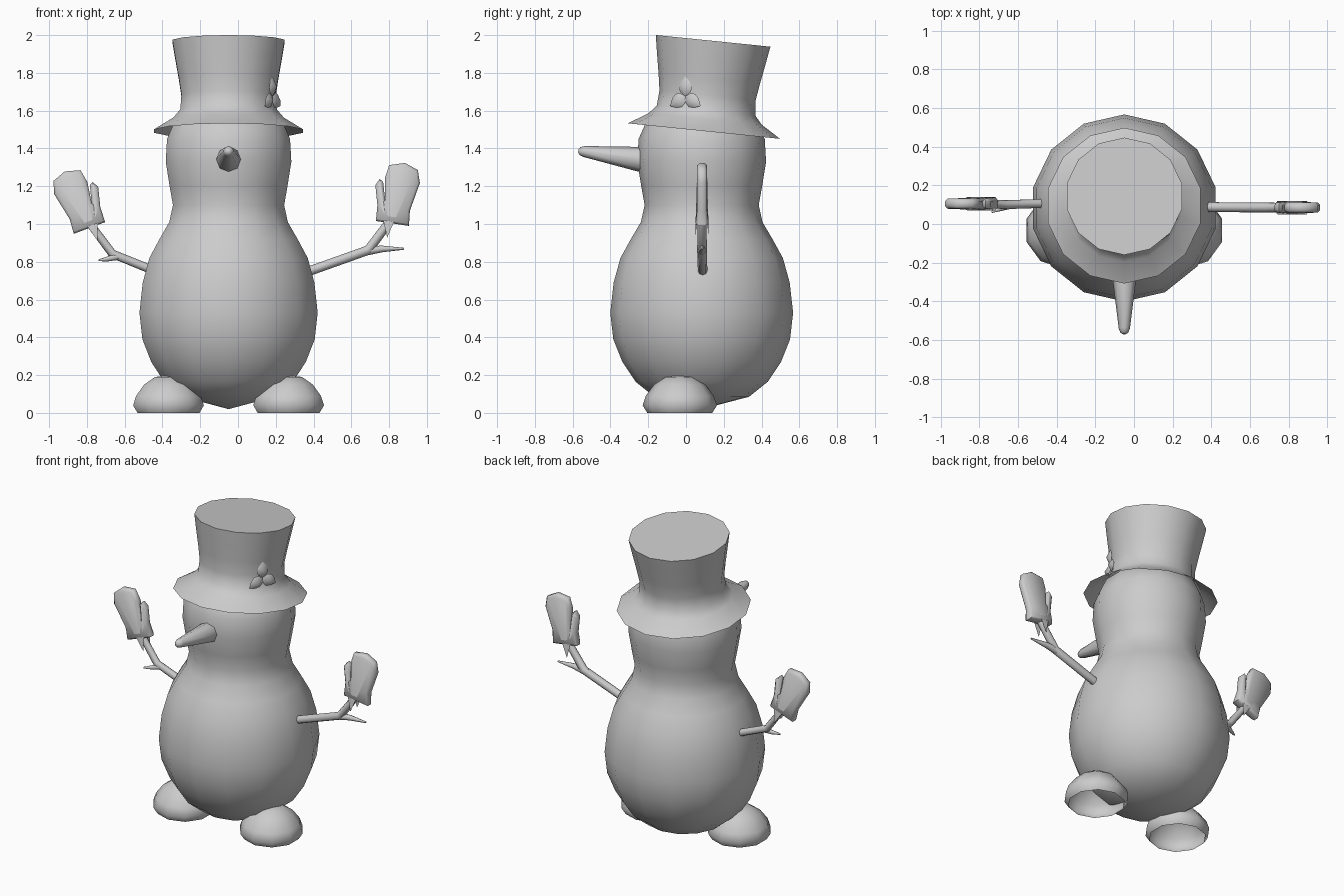
import bpy, bmesh, math
from mathutils import Vector, Matrix

if "Cube" in bpy.data.objects:
    bpy.data.objects.remove(bpy.data.objects["Cube"])


def finish(name, bm, matrix=None, angle=50):
    bmesh.ops.transform(bm, matrix=matrix or Matrix(), verts=bm.verts)
    bmesh.ops.recalc_face_normals(bm, faces=bm.faces)
    me = bpy.data.meshes.new(name)
    bm.to_mesh(me)
    bm.free()
    ob = bpy.data.objects.new(name, me)
    bpy.context.collection.objects.link(ob)
    bpy.ops.object.select_all(action='DESELECT')
    ob.select_set(True)
    bpy.context.view_layer.objects.active = ob
    bpy.ops.object.shade_smooth_by_angle(angle=math.radians(angle))
    return ob


def bridge(bm, rings):
    for a, b in zip(rings, rings[1:]):
        n = max(len(a), len(b))
        for i in range(n):
            j = (i + 1) % n
            if len(b) == 1:
                bm.faces.new((a[i], a[j], b[0]))
            elif len(a) == 1:
                bm.faces.new((a[0], b[j], b[i]))
            else:
                bm.faces.new((a[i], a[j], b[j], b[i]))


def lathe(name, profile, sides, matrix, angle=50):
    # radius 0 makes a pole
    bm = bmesh.new()
    rings = []
    for r, z in profile:
        steps = sides if r else 1
        rings.append([bm.verts.new((r * math.cos(t), r * math.sin(t), z)) for t in
                      (math.pi / 2 + 2 * math.pi * i / sides for i in range(steps))])
    bridge(bm, rings)
    return finish(name, bm, matrix, angle)


def tube(name, path, radii, sides=8):
    bm = bmesh.new()
    pts = [Vector(p) for p in path]
    rings = []
    for i, p in enumerate(pts):
        d = Vector()
        if i:
            d += (p - pts[i - 1]).normalized()
        if i < len(pts) - 1:
            d += (pts[i + 1] - p).normalized()
        d.normalize()
        ref = Vector((0, 1, 0)) if abs(d.y) < 0.9 else Vector((1, 0, 0))
        u = (ref - d * ref.dot(d)).normalized()
        v = d.cross(u)
        rings.append([bm.verts.new(p + radii[i] * (u * math.cos(t) + v * math.sin(t)))
                      for t in (2 * math.pi * k / sides for k in range(sides))])
    bridge(bm, rings)
    bm.faces.new(rings[0])
    bm.faces.new(rings[-1])
    return finish(name, bm)


CX, CY = -0.05, 0.083

# Body and head in one turned shape
body = [(0, 0.02), (0.25, 0.085), (0.35, 0.165), (0.42, 0.27), (0.468, 0.39), (0.484, 0.53),
        (0.466, 0.69), (0.43, 0.82), (0.375, 0.92), (0.322, 1.01), (0.302, 1.10), (0.32, 1.20),
        (0.341, 1.33), (0.334, 1.45), (0.29, 1.55), (0.18, 1.62), (0, 1.64)]
lathe("body", body, 14, Matrix.Translation((CX, CY, 0)), 60)

# Tilted top hat
hat = [(0.405, 0), (0.30, 0.065), (0.262, 0.11), (0.256, 0.19), (0.27, 0.28),
       (0.288, 0.38), (0.305, 0.48), (0, 0.48)]
hat_m = Matrix.Translation((CX, 0.095, 1.492)) @ Matrix.Rotation(math.radians(-5.8), 4, 'X')
lathe("hat", hat, 14, hat_m)

# Nose
tube("nose", [(CX, -0.2, 1.335), (CX, -0.26, 1.345), (CX, -0.54, 1.384), (CX, -0.562, 1.386),
              (CX, -0.57, 1.387)], [0.067, 0.064, 0.029, 0.021, 0.008])

# Feet: open domes mirrored about the body axis
foot = [(0.172, 0), (0.197, 0.04), (0.18, 0.09), (0.135, 0.15), (0.075, 0.19), (0, 0.2)]
for side, sx in (("left", -1), ("right", 1)):
    lathe(side + "_foot", foot, 10, Matrix.Translation((CX + sx * 0.318, -0.033, 0)), 60)

# Stick arms with a side twig
tube("right_arm", [(0.37, 0.088, 0.748), (0.69, 0.085, 0.862), (0.80, 0.085, 1.01), (0.83, 0.085, 1.06)],
     [0.025, 0.026, 0.023, 0.022])
tube("right_twig", [(0.66, 0.086, 0.853), (0.76, 0.085, 0.868), (0.88, 0.085, 0.869)],
     [0.024, 0.018, 0.005])
tube("left_arm", [(-0.455, 0.107, 0.757), (-0.665, 0.1, 0.842), (-0.775, 0.105, 0.99), (-0.81, 0.105, 1.04)],
     [0.023, 0.023, 0.021, 0.02])
tube("left_twig", [(-0.63, 0.1, 0.83), (-0.69, 0.08, 0.815), (-0.737, 0.062, 0.808)],
     [0.02, 0.013, 0.005])

# Mittens: inset outline around the cuff centre
outline = [(0.73, 1.016), (0.905, 0.99), (0.91, 1.07), (0.963, 1.217), (0.952, 1.286), (0.884, 1.323),
           (0.80, 1.312), (0.778, 1.243), (0.778, 1.138), (0.768, 1.225), (0.75, 1.238),
           (0.727, 1.206), (0.738, 1.10)]


def mitten(name, matrix):
    bm = bmesh.new()
    sheets = [[bm.verts.new((x - 0.817, y, z - 1.003)) for x, z in outline] for y in (-0.013, 0.013)]
    caps = [bm.faces.new(s) for s in sheets]
    bridge(bm, sheets)
    bmesh.ops.recalc_face_normals(bm, faces=bm.faces)
    bmesh.ops.inset_region(bm, faces=caps, thickness=0.012, depth=0.013, use_even_offset=True)
    for v in bm.verts:
        if v.co.z < 0.05:
            v.co.y *= 1.35
    finish(name, bm, matrix, 60)


mitten("right_mitten", Matrix.Translation((0.817, 0.085, 1.003)))
mitten("left_mitten", Matrix.Translation((-0.786, 0.105, 0.979)) @ Matrix.Scale(-1, 4, (1, 0, 0))
       @ Matrix.Rotation(math.radians(12), 4, 'Y'))

# Three-leaf sprig on the hat, facing outward
leaf = [(0, 0), (0.03, 0.02), (0.039, 0.045), (0.028, 0.075), (0, 0.105),
        (-0.028, 0.075), (-0.039, 0.045), (-0.03, 0.02)]
base = (Matrix.Translation((0.188, -0.006, 1.677)) @ Matrix.Rotation(math.radians(-27), 4, 'Z')
        @ Matrix.Rotation(math.radians(90), 4, 'Z'))
for k in range(3):
    bm = bmesh.new()
    ring = [bm.verts.new((x, 0.006, z)) for x, z in leaf]
    bridge(bm, [[bm.verts.new((0, -0.02, 0.05))], ring, [bm.verts.new((0, 0.015, 0.05))]])
    finish("sprig_leaf_%d" % (k + 1), bm, base @ Matrix.Rotation(math.radians(120 * k), 4, 'Y'), 60)
